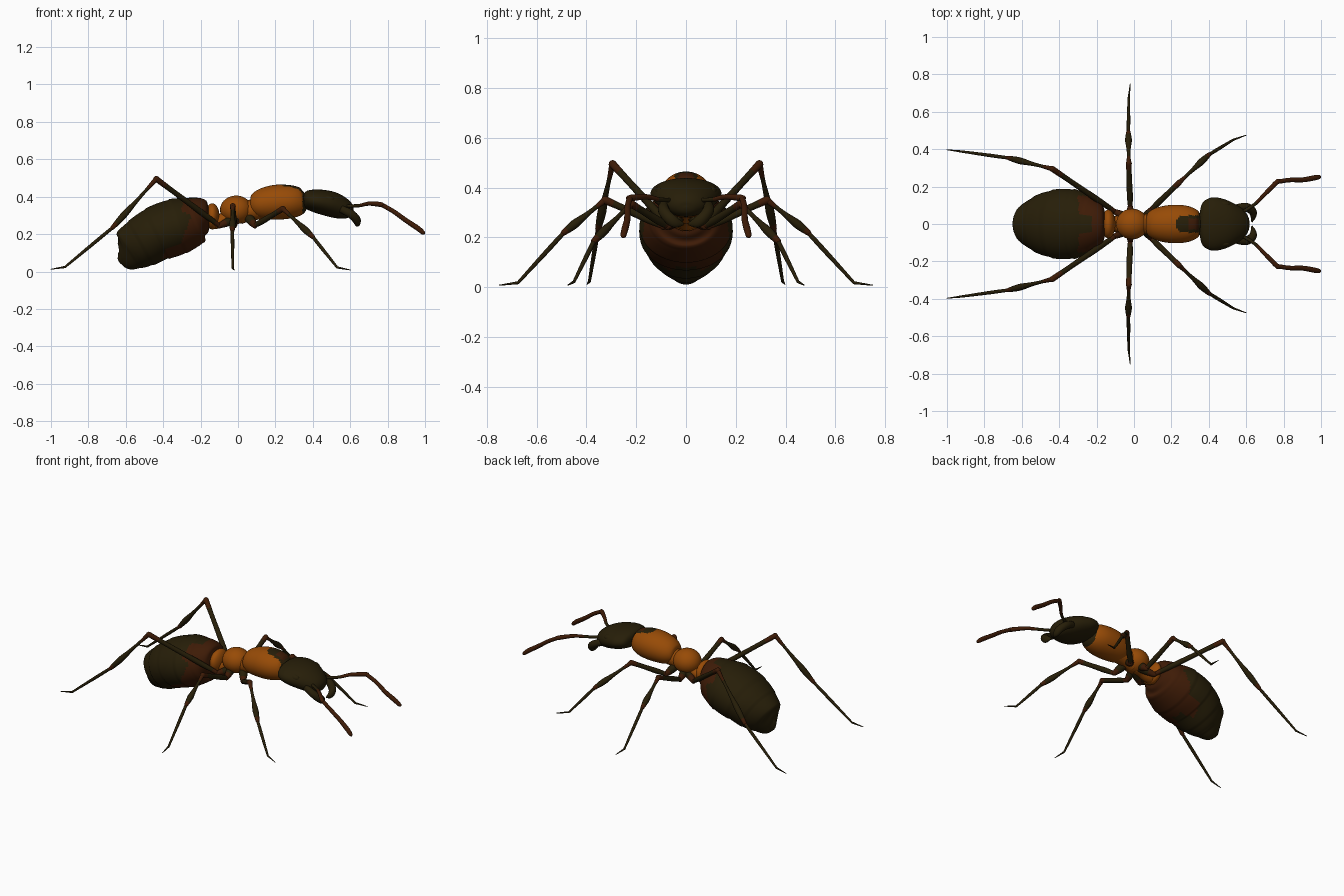
import bpy, bmesh, math
from mathutils import Vector

def mat(name, c):
    m = bpy.data.materials.new(name)
    m.diffuse_color = (*c, 1)
    return m

MATS = [mat("dark olive", (0.020, 0.013, 0.0025)),
        mat("orange", (0.31, 0.070, 0.002)),
        mat("red brown", (0.048, 0.011, 0.002))]
DARK, ORANGE, RED = 0, 1, 2

def finish(bm, name, rule):
    bmesh.ops.recalc_face_normals(bm, faces=bm.faces)
    for f in bm.faces:
        f.material_index = rule(f.calc_center_median()) if callable(rule) else f.material_index
        f.smooth = True
    me = bpy.data.meshes.new(name)
    bm.to_mesh(me)
    bm.free()
    for m in MATS:
        me.materials.append(m)
    ob = bpy.data.objects.new(name, me)
    bpy.context.collection.objects.link(ob)
    return ob

def smooth_path(st, n):
    """Catmull-Rom through stations (tuples of any length)."""
    out = []
    for i in range(len(st) - 1):
        a, b, c, d = st[max(i - 1, 0)], st[i], st[i + 1], st[min(i + 2, len(st) - 1)]
        for k in range(n):
            t = k / n
            out.append([0.5 * (2 * q + (r - p) * t + (2 * p - 5 * q + 4 * r - s) * t * t
                        + (3 * q - p - 3 * r + s) * t ** 3) for p, q, r, s in zip(a, b, c, d)])
    return out + [list(st[-1])]

def skin(bm, st, sides=24, idx=None):
    """Elliptic rings across stations (x, y, z, side radius, up radius)."""
    pts = [Vector(s[:3]) for s in st]
    rings = []
    for i, s in enumerate(st):
        t = (pts[min(i + 1, len(st) - 1)] - pts[max(i - 1, 0)]).normalized()
        side = t.cross(Vector((0, 0, 1))).normalized()
        up = side.cross(t)
        ra, rb = max(s[3], 0.001), max(s[4], 0.001)
        rings.append([bm.verts.new(pts[i] + side * ra * math.cos(a) + up * rb * math.sin(a))
                      for a in (2 * math.pi * k / sides for k in range(sides))])
    for i in range(len(rings) - 1):
        for k in range(sides):
            j = (k + 1) % sides
            f = bm.faces.new((rings[i][k], rings[i][j], rings[i + 1][j], rings[i + 1][k]))
            f.material_index = idx(i / (len(rings) - 1)) if idx else 0
    bm.faces.new(rings[0])
    bm.faces.new(rings[-1])

def body(name, st, rule, n=6, sides=40, step=None):
    p = smooth_path([(x, 0, z, ry, rz) for x, z, ry, rz in st], n)
    if step:
        for i, s in enumerate(p):
            k = step(i / n)
            s[3] *= k
            s[4] *= k
    bm = bmesh.new()
    skin(bm, p, sides)
    return finish(bm, name, rule)

def blob(name, c, r, rule):
    bm = bmesh.new()
    bmesh.ops.create_uvsphere(bm, u_segments=28, v_segments=18, radius=1)
    for v in bm.verts:
        v.co = Vector(c) + Vector(v.co[i] * r[i] for i in range(3))
    return finish(bm, name, rule)

# Abdomen, with overlapping plates; the front is red, reaching further back below and on the flanks
def abdomen_rule(c):
    flank = 0.07 if 0.05 < abs(c.y) < 0.15 else 0.0
    return RED if c.x > -0.225 - flank - 0.38 * max(0.36 - c.z, 0) else DARK

body("abdomen", [
    (-0.148, 0.285, 0.01, 0.01), (-0.162, 0.285, 0.085, 0.078), (-0.20, 0.283, 0.13, 0.115),
    (-0.26, 0.262, 0.165, 0.138), (-0.34, 0.236, 0.188, 0.152), (-0.43, 0.203, 0.182, 0.147),
    (-0.50, 0.163, 0.160, 0.138), (-0.56, 0.128, 0.124, 0.124), (-0.60, 0.102, 0.082, 0.102),
    (-0.630, 0.092, 0.037, 0.06), (-0.641, 0.092, 0.005, 0.008)],
    abdomen_rule, n=8, sides=56,
    step=lambda u: 0.985 + 0.03 * ((u - 2.6) / 1.25 % 1) if 2.6 < u < 8.85 else 1.0)

# Waist
blob("waist_node", (-0.137, 0, 0.295), (0.038, 0.077, 0.07), lambda c: ORANGE)
body("waist_stalk", [(-0.18, 0.265, 0.03, 0.03), (-0.12, 0.26, 0.04, 0.033),
                     (-0.06, 0.285, 0.045, 0.04), (-0.02, 0.30, 0.05, 0.05)], lambda c: ORANGE, sides=20)

# Thorax: rear lobe, link, front lobe with a dark patch on top and a brown front end to it
blob("rear_thorax", (-0.01, 0, 0.33), (0.086, 0.082, 0.076), lambda c: ORANGE)
body("thorax_link", [(0.0, 0.30, 0.05, 0.05), (0.06, 0.325, 0.055, 0.055), (0.13, 0.34, 0.06, 0.06)],
     lambda c: ORANGE, sides=20)

def front_rule(c):
    if c.x > 0.345:
        return DARK
    if c.z > 0.39 and c.x > 0.225 and math.hypot(min(c.x - 0.27, 0), c.y) < 0.046:
        return RED if c.x > 0.29 and abs(c.y) < 0.03 else DARK
    return ORANGE

body("front_thorax", [
    (0.06, 0.355, 0.02, 0.02), (0.075, 0.355, 0.06, 0.053), (0.12, 0.36, 0.087, 0.08),
    (0.20, 0.37, 0.102, 0.093), (0.28, 0.373, 0.098, 0.089), (0.335, 0.375, 0.076, 0.073),
    (0.36, 0.378, 0.045, 0.045)], front_rule, n=9, sides=56)

# Head
body("head", [
    (0.348, 0.384, 0.03, 0.02), (0.360, 0.384, 0.10, 0.043), (0.385, 0.382, 0.130, 0.055),
    (0.43, 0.375, 0.143, 0.064), (0.49, 0.362, 0.130, 0.068), (0.54, 0.345, 0.106, 0.063),
    (0.585, 0.328, 0.075, 0.048), (0.608, 0.320, 0.04, 0.028), (0.615, 0.318, 0.006, 0.005)],
    lambda c: DARK)

def segment(bm, a, b, radii, tips):
    """Rounded limb segment; tips = red share at start and end."""
    a, b = Vector(a), Vector(b)
    n = len(radii) - 1
    st = smooth_path([(*a.lerp(b, i / n), r, r) for i, r in enumerate(radii)], 5)
    d = (b - a).normalized()
    s, e = st[0], st[-1]
    cap = lambda q, v, k: [*(Vector(q[:3]) + v * q[3] * math.sin(k)), q[3] * math.cos(k), q[3] * math.cos(k)]
    st = [cap(s, -d, k) for k in (1.45, 0.9, 0.4)] + st + [cap(e, d, k) for k in (0.4, 0.9, 1.45)]
    m, c = len(st) - 1, 3
    skin(bm, st, 12, lambda t: RED if (t * m - c) / (m - 2 * c) < tips[0]
         or (t * m - c) / (m - 2 * c) > 0.99 - tips[1] else DARK)

# Legs: hip, hip joint, knee, ankle, foot, toe
LEGS = {
    "front": [(0.06, 0.03, 0.285), (0.09, 0.075, 0.245), (0.24, 0.22, 0.335),
              (0.40, 0.37, 0.185), (0.53, 0.45, 0.022), (0.60, 0.475, 0.008)],
    "middle": [(-0.02, 0.03, 0.29), (-0.02, 0.09, 0.245), (-0.028, 0.325, 0.35),
               (-0.03, 0.49, 0.22), (-0.028, 0.675, 0.018), (-0.02, 0.75, 0.008)],
    "rear": [(-0.02, 0.025, 0.28), (-0.10, 0.065, 0.245), (-0.437, 0.295, 0.495),
             (-0.67, 0.353, 0.235), (-0.925, 0.388, 0.024), (-1.0, 0.397, 0.012)]}
for sg, side in ((-1, "right"), (1, "left")):
    m = lambda p: (p[0], p[1] * sg, p[2])
    for name, pts in LEGS.items():
        h, j, k, a, f, t = [m(p) for p in pts]
        bm = bmesh.new()
        segment(bm, h, j, (0.026, 0.023, 0.015), (0, 0.4))                        # hip
        segment(bm, j, k, (0.012, 0.016, 0.015, 0.014, 0.016), (0.1, 0.15))       # thigh
        segment(bm, k, a, (0.014, 0.009, 0.012, 0.018, 0.012), (0.18, 0.1))       # shin
        segment(bm, a, f, (0.009, 0.0095, 0.008, 0.006), (0.05, -0.3))            # foot
        segment(bm, f, t, (0.006, 0.004, 0.002), (-0.5, -0.5))                    # toe
        finish(bm, f"{name}_leg_{side}", None)

    # Antenna: elbowed stem, dark at the root, and brown whip
    bm = bmesh.new()
    stem = [(0.565, 0.055, 0.35, 0.009, 0.009), (0.645, 0.105, 0.352, 0.009, 0.009),
            (0.70, 0.160, 0.363, 0.011, 0.011), (0.765, 0.225, 0.358, 0.013, 0.013),
            (0.777, 0.236, 0.354, 0.004, 0.004)]
    whip = [(0.755, 0.223, 0.36, 0.004, 0.004), (0.765, 0.225, 0.358, 0.011, 0.011),
            (0.83, 0.235, 0.322, 0.012, 0.012), (0.90, 0.236, 0.272, 0.013, 0.013),
            (0.96, 0.246, 0.232, 0.014, 0.014), (0.99, 0.252, 0.207, 0.011, 0.011),
            (0.998, 0.253, 0.199, 0.002, 0.002)]
    for path, root in ((stem, 0.3), (whip, 0)):
        skin(bm, smooth_path([(*m(p), *p[3:]) for p in path], 5), 12,
             lambda t: RED if t >= root else DARK)
    finish(bm, f"antenna_{side}", None)

    # Jaw: curved hook pointing inward
    bm = bmesh.new()
    jaw = [(0.55, 0.088, 0.335, 0.018, 0.020), (0.60, 0.090, 0.310, 0.023, 0.023),
           (0.632, 0.070, 0.280, 0.022, 0.024), (0.638, 0.042, 0.260, 0.016, 0.022),
           (0.630, 0.010, 0.254, 0.003, 0.005)]
    skin(bm, smooth_path([(*m(p), *p[3:]) for p in jaw], 5), 14)
    finish(bm, f"jaw_{side}", None)

    blob(f"eye_{side}", m((0.475, 0.103, 0.384)), (0.042, 0.022, 0.024), lambda c: DARK)
